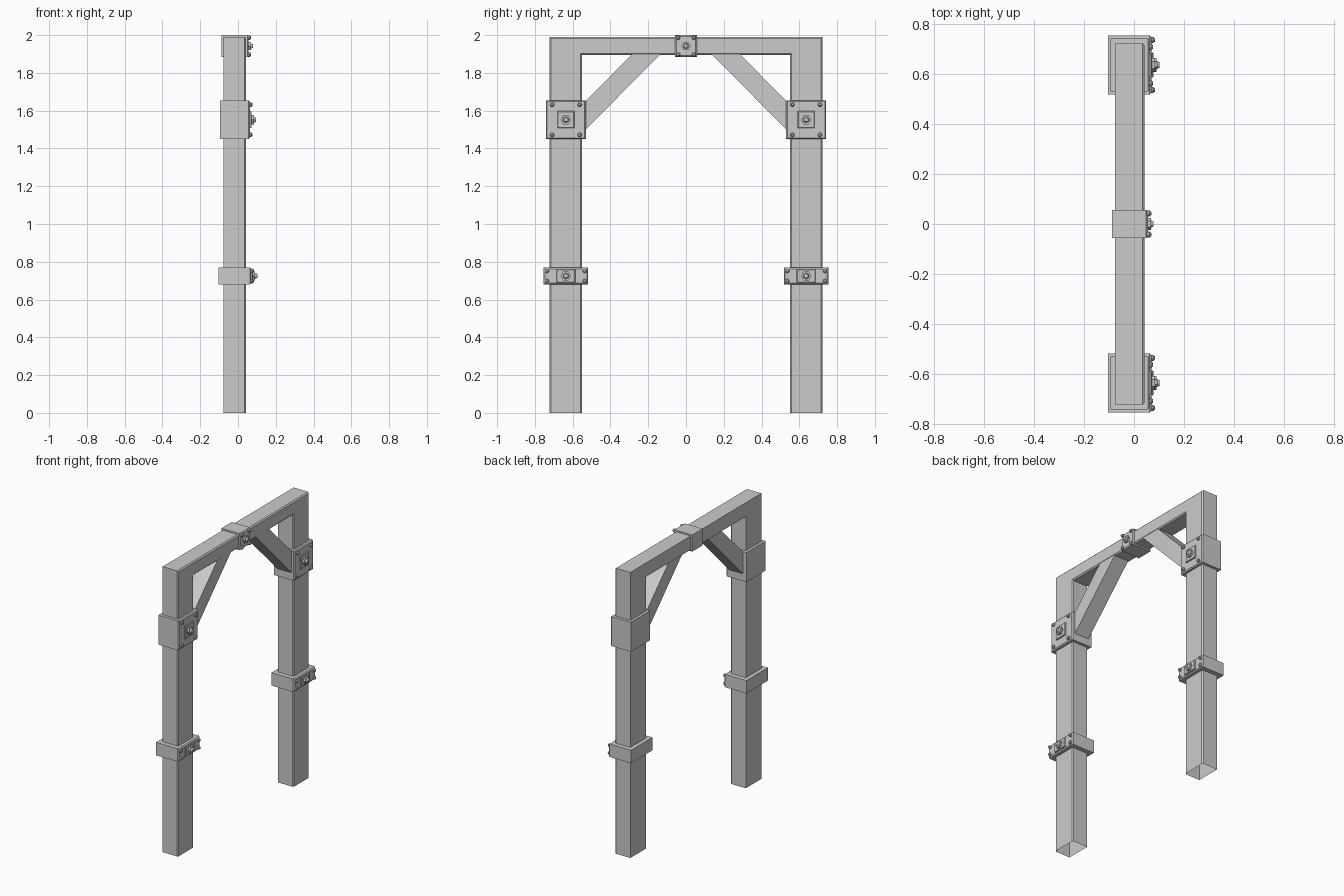
import bpy, bmesh
from math import pi
from mathutils import Matrix, Vector

if "Cube" in bpy.data.objects:
    bpy.data.objects.remove(bpy.data.objects["Cube"])


def finish(bm, name):
    bmesh.ops.recalc_face_normals(bm, faces=bm.faces)
    me = bpy.data.meshes.new(name)
    bm.to_mesh(me)
    bm.free()
    ob = bpy.data.objects.new(name, me)
    bpy.context.collection.objects.link(ob)
    return ob


def extrude_profile(name, pts, x0, x1, chamfer=0.0, open_bottom=False):
    """Extrude a (y, z) outline along x, optionally chamfering its +x rim."""
    bm = bmesh.new()
    face = bm.faces.new([bm.verts.new((x0, y, z)) for y, z in pts])
    ext = bmesh.ops.extrude_face_region(bm, geom=[face], use_keep_orig=True)
    verts = [g for g in ext["geom"] if isinstance(g, bmesh.types.BMVert)]
    bmesh.ops.translate(bm, verts=verts, vec=(x1 - x0, 0, 0))
    bmesh.ops.recalc_face_normals(bm, faces=bm.faces)
    if chamfer:
        rim = [e for e in bm.edges
               if all(abs(v.co.x - x1) < 1e-5 for v in e.verts)
               and max(v.co.z for v in e.verts) > 0.01]
        bmesh.ops.bevel(bm, geom=rim, offset=chamfer, segments=1, affect='EDGES')
    if open_bottom:
        low = [f for f in bm.faces if all(v.co.z < 1e-4 for v in f.verts)]
        bmesh.ops.delete(bm, geom=low, context='FACES_ONLY')
    return finish(bm, name)


def box(name, x0, x1, y, z, w, h, chamfer=0.0):
    pts = [(y - w/2, z - h/2), (y + w/2, z - h/2), (y + w/2, z + h/2), (y - w/2, z + h/2)]
    return extrude_profile(name, pts, x0, x1, chamfer)


def stud(name, x0, x1, y, z, r0, r1, sides):
    """Tapered round or hexagonal head pointing along +x."""
    bm = bmesh.new()
    bmesh.ops.create_cone(bm, cap_ends=True, segments=sides, radius1=r0, radius2=r1, depth=x1 - x0)
    m = Matrix.Translation(Vector(((x0 + x1)/2, y, z))) @ Matrix.Rotation(pi/2, 4, 'Y')
    bmesh.ops.transform(bm, matrix=m, verts=bm.verts)
    return finish(bm, name)


def bracket(name, x0, x1, y, z, w, h, dy, dz, pw, ph, r):
    """Clamp block with four rivets, a centre washer plate and a hex bolt."""
    box(name, x0, x1, y, z, w, h, 0.007)
    for sy in (-1, 1):
        for sz in (-1, 1):
            ry, rz = y + sy*dy, z + sz*dz
            stud(name + "_rivet", x1 - 0.004, x1 + 0.007, ry, rz, 0.012, 0.012, 8)
            stud(name + "_rivet_cap", x1 + 0.007, x1 + 0.014, ry, rz, 0.012, 0.006, 8)
    if pw:
        box(name + "_plate", x1 - 0.004, x1 + 0.009, y, z, pw, ph, 0.004)
        x1 += 0.009
    stud(name + "_nut", x1 - 0.004, x1 + 0.012, y, z, r, r, 6)
    stud(name + "_bolt", x1 + 0.011, x1 + 0.023, y, z, r*0.6, r*0.4, 10)


# One-piece frame: two posts and the lintel
frame = [(-0.722, 0), (-0.55, 0), (-0.55, 1.894), (0.55, 1.894),
         (0.55, 0), (0.722, 0), (0.722, 1.99), (-0.722, 1.99)]
extrude_profile("door_frame", frame, -0.076, 0.043, 0.008, True)

for s, side in ((-1, "left"), (1, "right")):
    # Diagonal brace
    brace = [(0.56, 1.47), (0.135, 1.9), (0.284, 1.9), (0.56, 1.622)]
    extrude_profile(side + "_brace", [(s*y, z) for y, z in brace], -0.07, 0.041)
    # Upper square clamp and lower wide clamp
    bracket(side + "_upper_clamp", -0.094, 0.063, s*0.636, 1.552, 0.212, 0.206,
            0.073, 0.08, 0.09, 0.09, 0.028)
    bracket(side + "_lower_clamp", -0.104, 0.07, s*0.636, 0.725, 0.236, 0.09,
            0.1, 0.027, 0.1, 0.07, 0.028)

# Clamp at the middle of the lintel
bracket("lintel_clamp", -0.088, 0.056, 0, 1.942, 0.114, 0.116,
        0.042, 0.045, 0, 0, 0.025)
